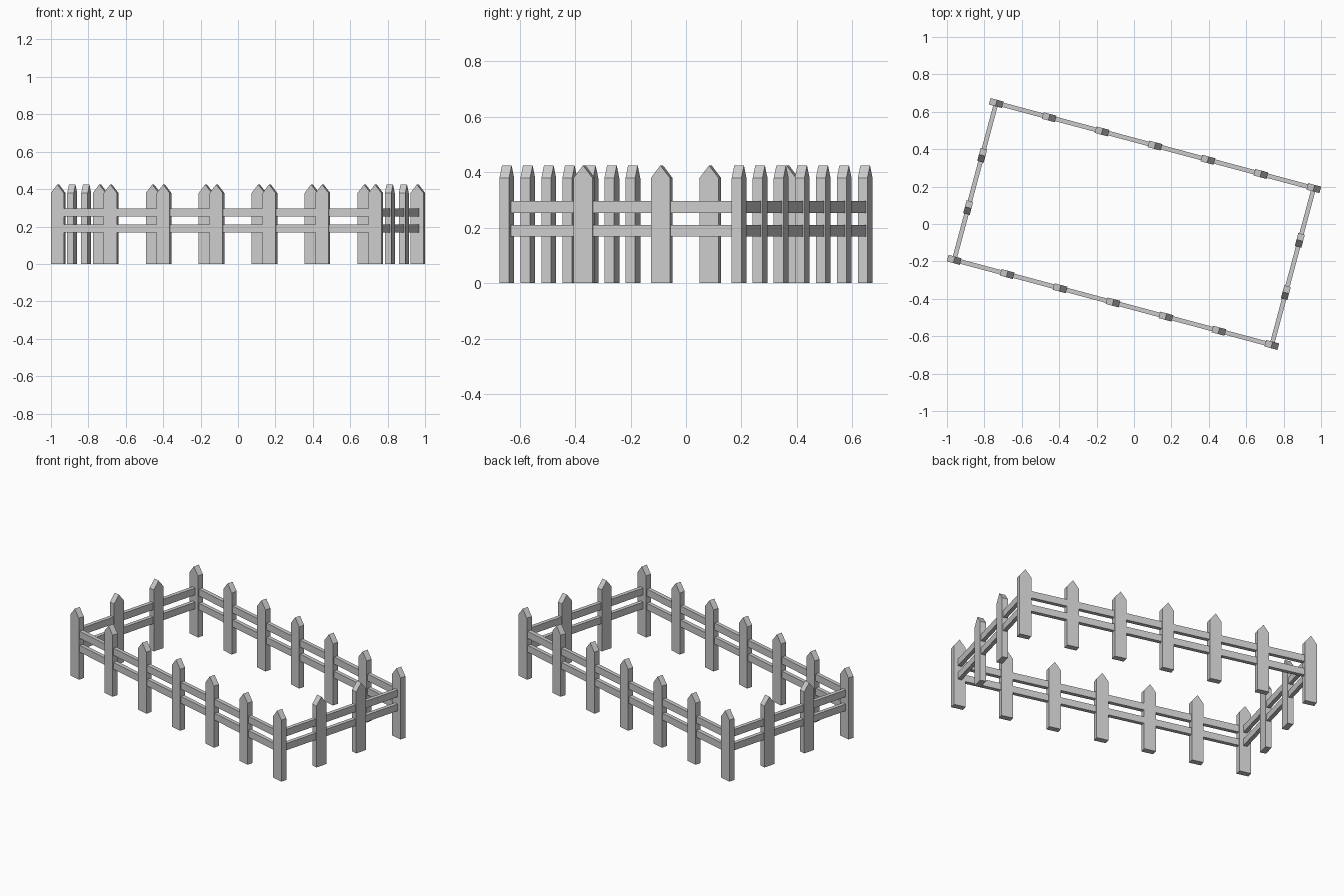
import bpy
from math import radians
from mathutils import Matrix

if "Cube" in bpy.data.objects:
    bpy.data.objects.remove(bpy.data.objects["Cube"])

TURN = Matrix.Rotation(radians(-15), 4, 'Z')   # whole fence is turned in plan
L, W = 0.879, 0.434                            # half spans between corner pickets
PW, PD = 0.036, 0.018                          # picket half width, half depth
RD = 0.012                                     # rail half depth


def prism(name, profile, half_depth, x, y, turn=0):
    """Extrude an x-z profile along y, then place it in the fence plan."""
    n = len(profile)
    verts = [(px, s * half_depth, pz) for s in (-1, 1) for px, pz in profile]
    faces = [tuple(range(n)), tuple(reversed(range(n, 2 * n)))]
    faces += [(i, i + n, (i + 1) % n + n, (i + 1) % n) for i in range(n)]
    mesh = bpy.data.meshes.new(name)
    mesh.from_pydata(verts, [], faces)
    ob = bpy.data.objects.new(name, mesh)
    bpy.context.collection.objects.link(ob)
    ob.matrix_world = TURN @ Matrix.Translation((x, y, 0)) @ Matrix.Rotation(radians(turn), 4, 'Z')
    return ob


PICKET = [(-PW, 0), (PW, 0), (PW, 0.379), (0, 0.425), (-PW, 0.379)]


def rail(name, half, z0, z1, x, y, turn=0):
    prism(name, [(-half, z0), (half, z0), (half, z1), (-half, z1)], RD, x, y, turn)


for s in (-1, 1):
    # pickets of the long sides, including the corners
    for i in range(7):
        prism("long_side_picket", PICKET, PD, -L + i * L / 3, s * W)
    # pickets of the short sides
    for y in (-W / 3, W / 3):
        prism("short_side_picket", PICKET, PD, s * L, y, 90)
    # two rails per side
    for z0, z1 in ((0.168, 0.210), (0.254, 0.297)):
        rail("long_rail", L, z0, z1, 0, s * W)
        rail("short_rail", W, z0, z1, s * L, 0, 90)
